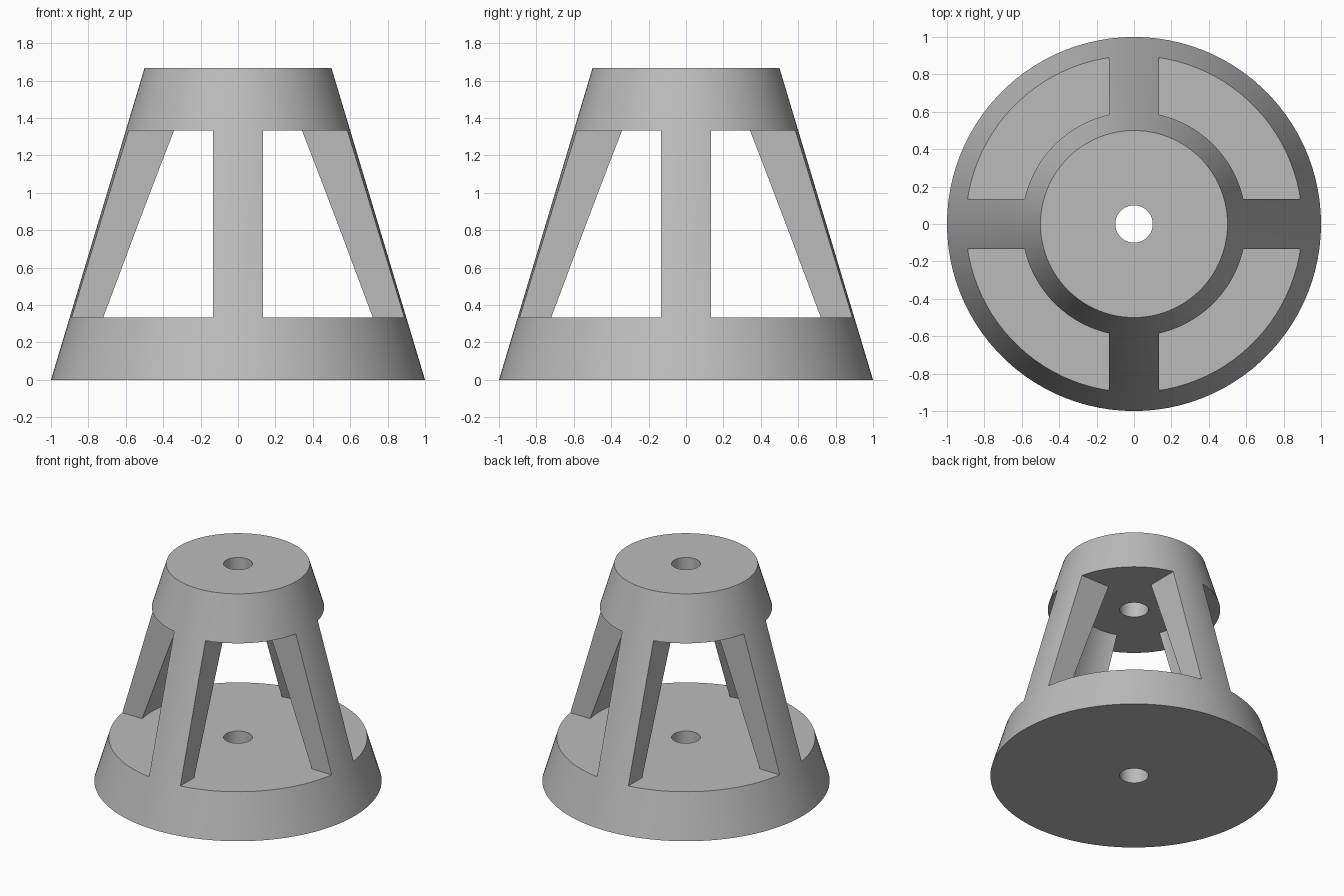
import bpy
from math import radians

if "Cube" in bpy.data.objects:
    bpy.data.objects.remove(bpy.data.objects["Cube"])

HEIGHT, BASE_R, TOP_R = 5 / 3, 1.0, 0.5
LOW, HIGH = 1 / 3, 4 / 3          # opening between the two plates
LEG_HALF = 0.133
SIDES = 100

grey = bpy.data.materials.new("plain grey")
grey.use_nodes = True
colour = (0.5, 0.5, 0.5, 1)
grey.diffuse_color = colour
grey.node_tree.nodes["Principled BSDF"].inputs["Base Color"].default_value = colour


def frustum(name, r1, r2, z1, z2):
    bpy.ops.mesh.primitive_cone_add(vertices=SIDES, radius1=r1, radius2=r2,
                                    depth=z2 - z1, location=(0, 0, (z1 + z2) / 2))
    obj = bpy.context.object
    obj.name = name
    return obj


def window_block(sx, sy):
    bpy.ops.mesh.primitive_cube_add(size=1, location=(
        sx * (LEG_HALF + 0.5), sy * (LEG_HALF + 0.5), (LOW + HIGH) / 2))
    obj = bpy.context.object
    obj.name = "window_cutter"
    obj.scale = (1, 1, HIGH - LOW)
    return obj


def cut(body, cutter):
    cutter.hide_render = True
    mod = body.modifiers.new("cut", "BOOLEAN")
    mod.operation = "DIFFERENCE"
    mod.solver = "EXACT"
    mod.object = cutter
    bpy.ops.object.select_all(action="DESELECT")
    body.select_set(True)
    bpy.context.view_layer.objects.active = body
    bpy.ops.object.modifier_apply(modifier=mod.name)
    bpy.data.objects.remove(cutter)


# Tapered body with two plates joined by four legs
body = frustum("tapered_stand", BASE_R, TOP_R, 0, HEIGHT)
body.data.materials.append(grey)

# Hollow core, four windows and the central hole
cut(body, frustum("core_cutter", 0.733, 0.367, LOW, HIGH))
for sx in (-1, 1):
    for sy in (-1, 1):
        cut(body, window_block(sx, sy))
cut(body, frustum("hole_cutter", 0.1, 0.1, -0.2, HEIGHT + 0.2))

# Smooth cone, sharp rims
for face in body.data.polygons:
    face.material_index = 0
bpy.context.view_layer.objects.active = body
body.select_set(True)
bpy.ops.object.shade_smooth_by_angle(angle=radians(30))
